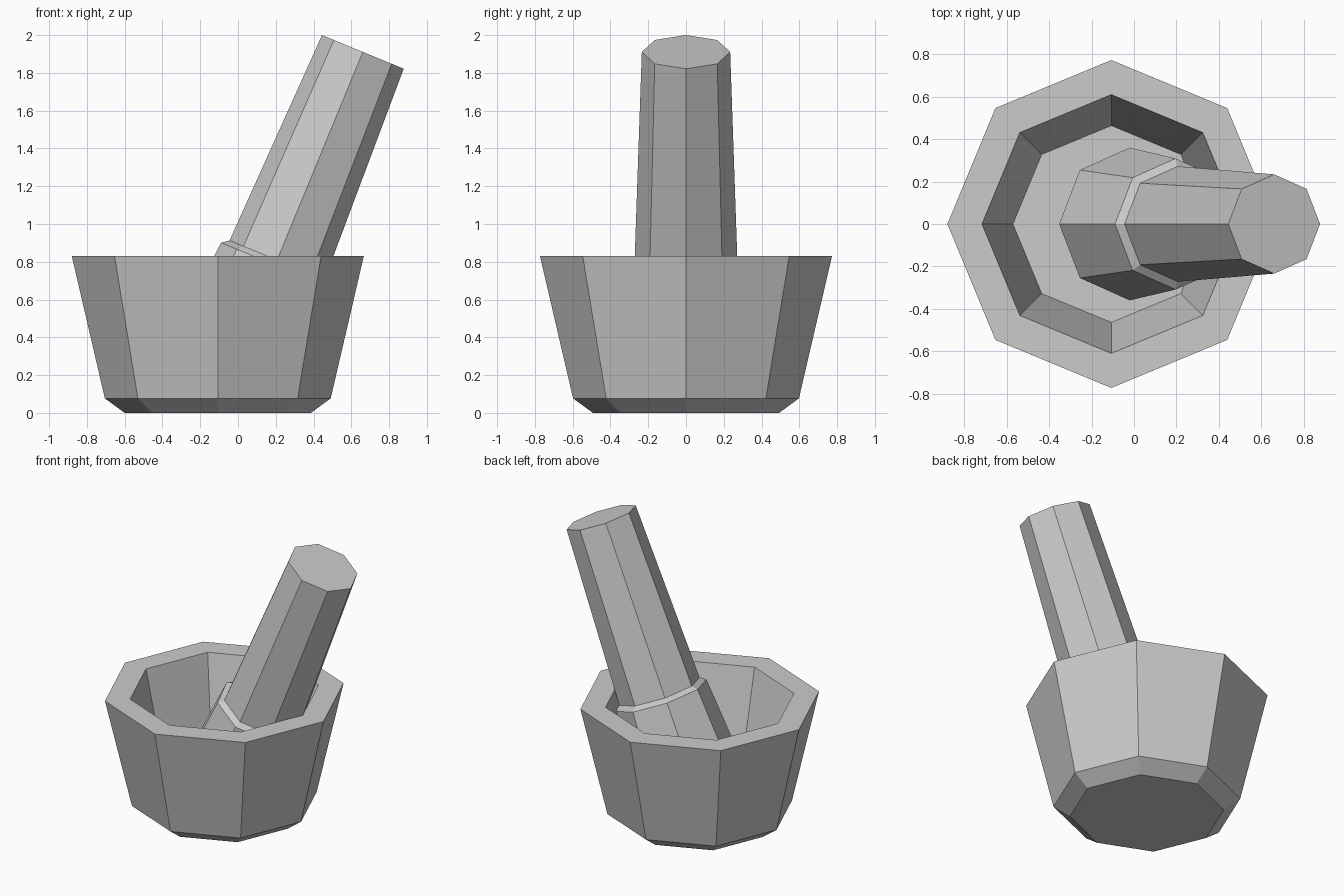
import bpy, bmesh, math
from mathutils import Matrix, Vector

if "Cube" in bpy.data.objects:
    bpy.data.objects.remove(bpy.data.objects["Cube"])


def lathe(name, profile, matrix, sides=8):
    """Stack octagonal rings from (radius, height) pairs and cap both ends."""
    bm = bmesh.new()
    rings = []
    for r, z in profile:
        rings.append([bm.verts.new((r * math.cos(math.tau * i / sides),
                                    r * math.sin(math.tau * i / sides), z))
                      for i in range(sides)])
    for a, b in zip(rings, rings[1:]):
        for i in range(sides):
            j = (i + 1) % sides
            bm.faces.new((a[i], a[j], b[j], b[i]))
    bm.faces.new(rings[0][::-1])
    bm.faces.new(rings[-1])
    bmesh.ops.recalc_face_normals(bm, faces=bm.faces[:])
    mesh = bpy.data.meshes.new(name)
    bm.to_mesh(mesh)
    bm.free()
    obj = bpy.data.objects.new(name, mesh)
    obj.matrix_world = matrix
    bpy.context.collection.objects.link(obj)
    return obj


# Mortar bowl: chamfered foot, flared wall, flat rim, hollow inside
lathe("mortar", [(0.493, 0), (0.598, 0.077), (0.773, 0.83),
                 (0.61, 0.83), (0.464, 0.17)],
      Matrix.Translation((-0.107, 0, 0)))

# Pestle: heights measured down from the handle end, leaning to the right
lean = Matrix.Rotation(math.radians(22.4), 4, 'Y')
lathe("pestle", [(0.27, -1.87), (0.36, -1.787), (0.309, -1.22),
                 (0.272, -1.192), (0.234, 0)],
      Matrix.Translation(Vector((0.661, 0, 1.911))) @ lean)
